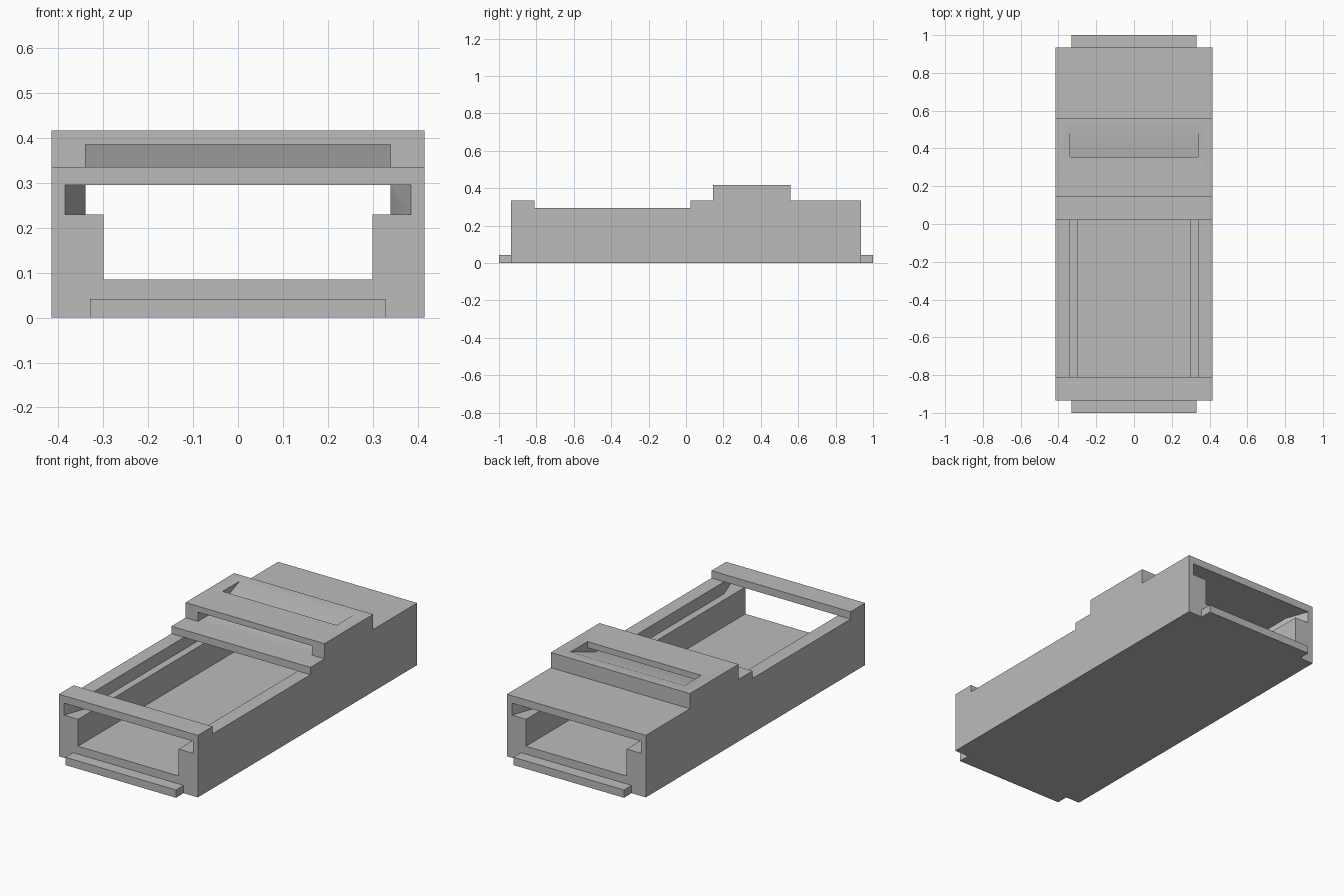
import bpy, bmesh, math
from mathutils import Vector

if "Cube" in bpy.data.objects:
    bpy.data.objects.remove(bpy.data.objects["Cube"], do_unlink=True)

grey = bpy.data.materials.new("plain grey")
grey.use_nodes = True
grey.diffuse_color = (0.5, 0.5, 0.5, 1)
grey.node_tree.nodes["Principled BSDF"].inputs["Base Color"].default_value = (0.5, 0.5, 0.5, 1)


def prism(name, points, axis, low, high):
    """Extrude a 2D outline along one axis, keeping the other axes in order."""
    def place(p, depth):
        co = list(p)
        co.insert("xyz".index(axis), depth)
        return Vector(co)

    bm = bmesh.new()
    face = bm.faces.new([bm.verts.new(place(p, low)) for p in points])
    new = bmesh.ops.extrude_face_region(bm, geom=[face])["geom"]
    bmesh.ops.translate(bm, vec=place((0, 0), high - low),
                        verts=[v for v in new if isinstance(v, bmesh.types.BMVert)])
    bmesh.ops.recalc_face_normals(bm, faces=bm.faces)
    mesh = bpy.data.meshes.new(name)
    bm.to_mesh(mesh)
    bm.free()
    mesh.materials.append(grey)
    obj = bpy.data.objects.new(name, mesh)
    bpy.context.collection.objects.link(obj)
    return obj


def rect(a0, a1, b0, b1):
    return [(a0, b0), (a1, b0), (a1, b1), (a0, b1)]


def mirrored(half):
    return half + [(-x, b) for x, b in reversed(half)]


def combine(target, tool, operation):
    mod = target.modifiers.new(tool.name, "BOOLEAN")
    mod.object, mod.operation, mod.solver = tool, operation, "EXACT"
    bpy.context.view_layer.objects.active = target
    bpy.ops.object.modifier_apply(modifier=mod.name)
    bpy.data.objects.remove(tool, do_unlink=True)


# Stepped housing, drawn as a side outline
END, FLOOR, RAIL, STEP, HOOD = 0.935, 0.085, 0.295, 0.335, 0.417
housing = prism("housing", [
    (-END, 0), (END, 0), (END, STEP), (0.56, STEP), (0.56, HOOD), (0.145, HOOD),
    (0.145, STEP), (0.025, STEP), (0.025, RAIL), (-0.81, RAIL), (-0.81, STEP),
    (-END, STEP)], "x", -0.415, 0.415)

# Lips at both ends
combine(housing, prism("end_lips", rect(-0.33, 0.33, 0, 0.042), "y", -1, 1), "UNION")

# Channel with a ledge on each side, running the full length
channel = mirrored([(0.30, FLOOR), (0.30, 0.23), (0.34, 0.23), (0.34, RAIL)])
combine(housing, prism("channel", channel, "y", -1.1, 1.1), "DIFFERENCE")

# Open deck between the front bar and the hood
combine(housing, prism("deck_opening", rect(-0.34, 0.34, -0.81, 0.025), "z", 0.26, 0.4),
        "DIFFERENCE")

# Flared mouths above the ledges at both ends
for s in (-1, 1):
    mouth = mirrored([(0.385, s * 1.1), (0.385, s * END), (0.34, s * 0.81)])
    combine(housing, prism("mouth", mouth, "z", 0.23, RAIL), "DIFFERENCE")

# Slot through the hood: front window, ramp and top opening
slot = [(0.10, STEP), (0.29, STEP), (0.50, HOOD), (0.542, 0.4334),
        (0.355, 0.45), (0.355, 0.385), (0.10, 0.385)]
combine(housing, prism("hood_slot", slot, "x", -0.34, 0.34), "DIFFERENCE")

bpy.ops.object.select_all(action="DESELECT")
housing.select_set(True)
bpy.context.view_layer.objects.active = housing
bpy.ops.object.shade_smooth_by_angle(angle=math.radians(30))
